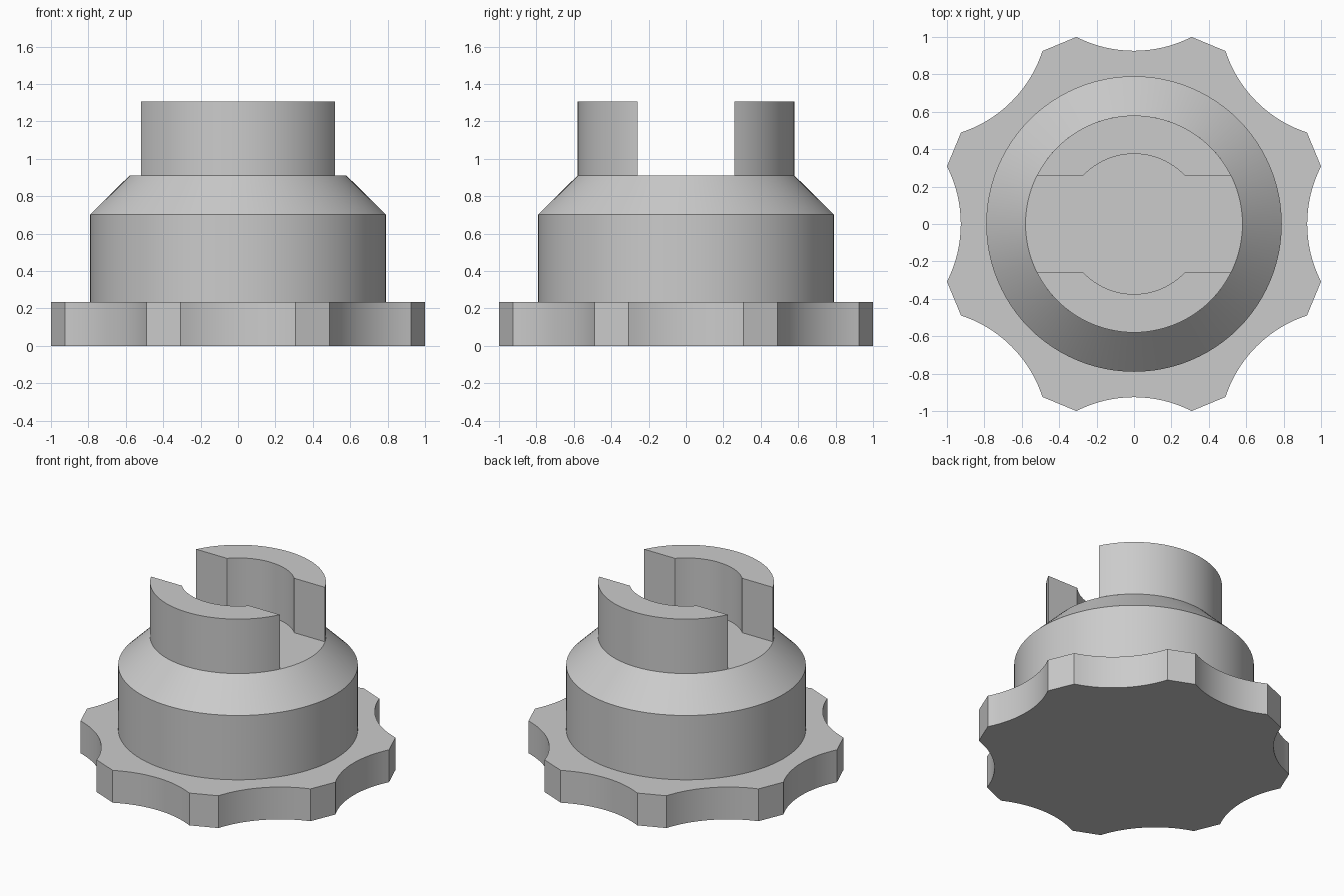
import bpy, bmesh, math

if "Cube" in bpy.data.objects:
    bpy.data.objects.remove(bpy.data.objects["Cube"])

grey = bpy.data.materials.new("light_grey")
grey.diffuse_color = (0.6, 0.6, 0.6, 1)
grey.use_nodes = True
grey.node_tree.nodes["Principled BSDF"].inputs["Base Color"].default_value = grey.diffuse_color


def arc(r, a0, a1, n, cx=0.0, cy=0.0):
    """Points on an arc, both ends included."""
    return [(cx + r * math.cos(a0 + (a1 - a0) * i / n),
             cy + r * math.sin(a0 + (a1 - a0) * i / n)) for i in range(n + 1)]


def stack(name, rings, cap_bottom=False):
    """Skin a solid through counter-clockwise outlines given as (points, z)."""
    bm = bmesh.new()
    loops = [[bm.verts.new((x, y, z)) for x, y in pts] for pts, z in rings]
    for lo, hi in zip(loops, loops[1:]):
        for i in range(len(lo)):
            j = (i + 1) % len(lo)
            bm.faces.new((lo[i], lo[j], hi[j], hi[i]))
    bm.faces.new(loops[-1])
    if cap_bottom:
        bm.faces.new(loops[0][::-1])
    me = bpy.data.meshes.new(name)
    bm.to_mesh(me)
    bm.free()
    ob = bpy.data.objects.new(name, me)
    bpy.context.collection.objects.link(ob)
    me.materials.append(grey)
    bpy.ops.object.select_all(action='DESELECT')
    ob.select_set(True)
    bpy.context.view_layer.objects.active = ob
    bpy.ops.object.shade_smooth_by_angle(angle=math.radians(8))
    return ob


# Hand grip flange: eight scooped notches with flat lobe tips between
half, tip, depth = 0.308, 1.0, 0.926
sag = tip - depth
scoop_r = (half ** 2 + sag ** 2) / (2 * sag)
spread = math.asin(half / scoop_r)
grip = []
for k in range(8):
    a = k * math.pi / 4
    c = depth + scoop_r
    grip += arc(scoop_r, a + math.pi + spread, a + math.pi - spread, 16,
                c * math.cos(a), c * math.sin(a))
stack("grip_flange", [(grip, 0.0), (grip, 0.235)], cap_bottom=True)


# Round body with chamfered shoulder
def circle(r):
    return arc(r, 0, 2 * math.pi, 96)[:-1]


stack("body", [(circle(0.79), 0.235), (circle(0.79), 0.703), (circle(0.58), 0.91)])

# Two curved prongs either side of the slot
outer, inner, slot = 0.58, 0.375, 0.26
ao, ai = math.asin(slot / outer), math.asin(slot / inner)
prong = arc(outer, ao, math.pi - ao, 40) + arc(inner, math.pi - ai, ai, 24)
for name, s in (("back_prong", 1), ("front_prong", -1)):
    pts = [(s * x, s * y) for x, y in prong]
    stack(name, [(pts, 0.91), (pts, 1.306)])
